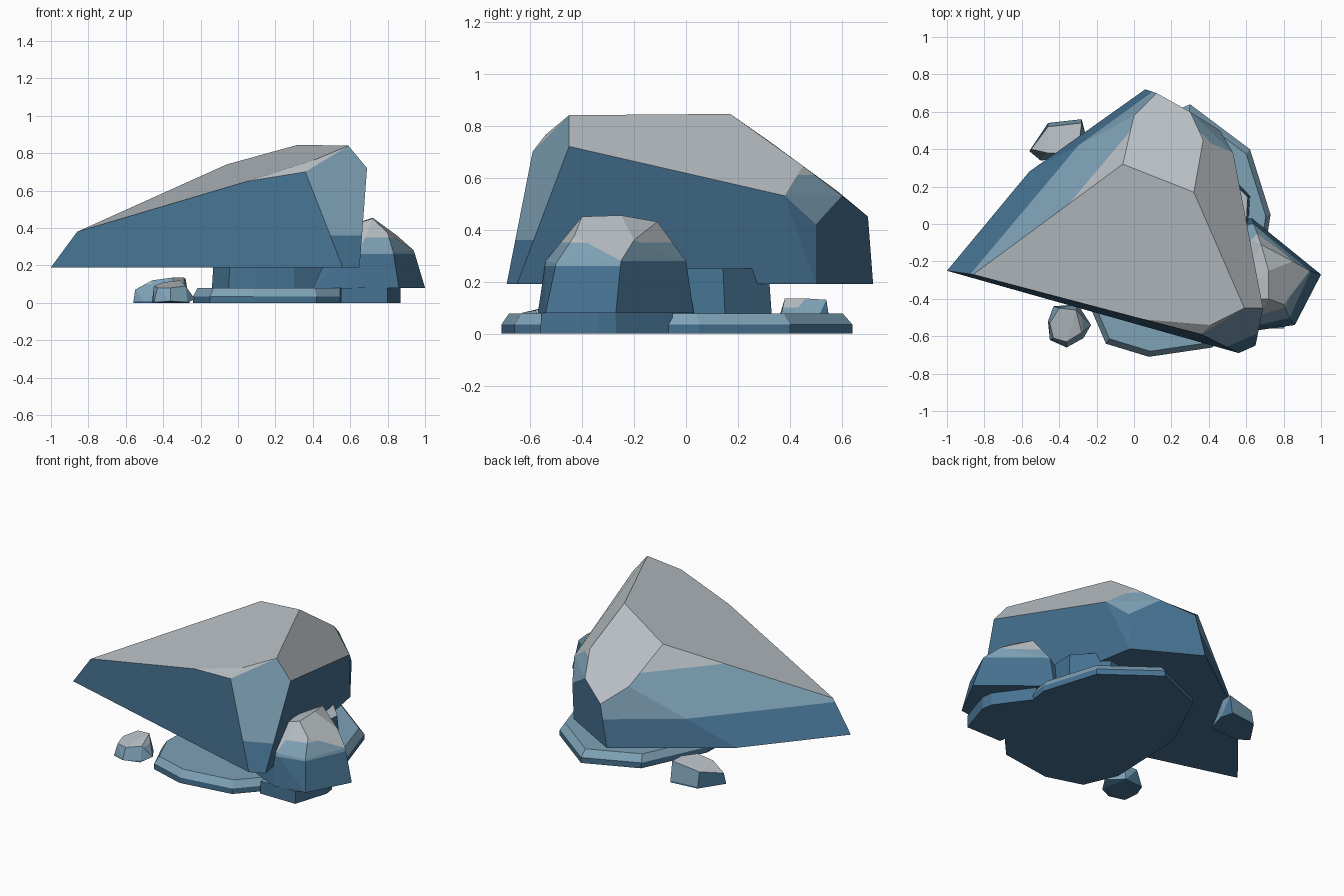
import bpy, bmesh, math
from mathutils import Vector

old = bpy.data.objects.get("Cube")
if old:
    bpy.data.objects.remove(old, do_unlink=True)


def material(name, rgb):
    m = bpy.data.materials.new(name)
    m.use_nodes = True
    col = (*rgb, 1)
    m.diffuse_color = col
    bsdf = m.node_tree.nodes["Principled BSDF"]
    bsdf.inputs["Base Color"].default_value = col
    bsdf.inputs["Roughness"].default_value = 0.9
    return m


MATERIALS = [material("deep_blue", (0.06, 0.165, 0.28)),
             material("steel_blue", (0.21, 0.36, 0.47)),
             material("pale_grey", (0.48, 0.52, 0.55))]


def rock(name, points, low, high):
    """Faceted convex stone: walls blue, slopes banded by height, tops grey."""
    bm = bmesh.new()
    for p in points:
        bm.verts.new(p)
    hull = bmesh.ops.convex_hull(bm, input=bm.verts[:])
    junk = set(hull["geom_interior"] + hull["geom_unused"])
    bmesh.ops.delete(bm, geom=[g for g in junk if isinstance(g, bmesh.types.BMVert)],
                     context='VERTS')
    bmesh.ops.dissolve_limit(bm, angle_limit=math.radians(7),
                             verts=bm.verts[:], edges=bm.edges[:])
    bm.normal_update()
    # Cut only the sloped facets where their colour changes
    for level in (low, high):
        sloped = [f for f in bm.faces if 0.12 < f.normal.z < 0.6]
        geom = set(sloped)
        for f in sloped:
            geom.update(f.edges, f.verts)
        bmesh.ops.bisect_plane(bm, geom=list(geom), plane_co=(0, 0, level),
                               plane_no=(0, 0, 1))
    bm.normal_update()
    for f in bm.faces:
        slope, z = f.normal.z, f.calc_center_median().z
        if slope > 0.6 or (slope > 0.35 and z > high):
            f.material_index = 2
        elif slope > 0.12 and z > low:
            f.material_index = 1
    mesh = bpy.data.meshes.new(name)
    bm.to_mesh(mesh)
    bm.free()
    for m in MATERIALS:
        mesh.materials.append(m)
    ob = bpy.data.objects.new(name, mesh)
    bpy.context.collection.objects.link(ob)
    return ob


def rings(outline, levels):
    """Repeat an outline at several (height, scale) levels around its middle."""
    mid = sum((Vector(p) for p in outline), Vector((0, 0))) / len(outline)
    return [(*(mid + (Vector(p) - mid) * s), z) for z, s in levels for p in outline]


# Large overhanging boulder
footprint = [(-1, -.25), (.56, -.69), (.65, -.65), (.45, .5), (.06, .72), (-.56, .28)]
boulder = rings(footprint, [(.19, 1)]) + [
    (-.86, -.27, .38), (.05, -.51, .65), (.36, -.59, .70), (.41, -.54, .765),
    (.59, -.45, .84), (.69, -.45, .72), (.32, .17, .845), (-.06, .32, .74),
    (.37, .45, .645), (.53, .38, .53), (.46, .5, .42), (.30, .60, .53),
    (.12, .70, .45), (0, .58, .55)]
rock("main_boulder", boulder, .36, .61)

# Rounded side boulder
side = [(1, -.27, .08), (.86, -.54, .08), (.65, -.57, .08), (.4, -.45, .08),
        (.45, 0, .08), (.63, .03, .08), (.94, -.25, .28), (.83, -.5, .27),
        (.65, -.54, .28), (.64, 0, .28), (.8, -.43, .375), (.85, -.2, .36),
        (.72, -.4, .45), (.72, -.25, .455), (.68, -.11, .43), (.55, -.4, .4)]
rock("side_boulder", side, .26, .35)

# Inner stone carrying the main boulder
core = [(-.14, -.2), (-.05, -.36), (.1, -.4), (.3, -.38), (.6, -.2),
        (.62, .15), (.45, .33), (0, .25)]
rock("support_stone", rings(core, [(.07, 1), (.25, .97)]), .3, .4)

# Flat ground slabs
slab = [(-.24, -.43), (-.15, -.64), (.08, -.71), (.42, -.66), (.66, -.4),
        (.73, .05), (.62, .4), (.3, .64), (-.03, .5), (-.22, .1)]
base = rock("base_slab", rings(slab, [(0, 1), (.035, 1), (.078, .95)]), .03, .2)
ledge = [(.55, -.56), (.8, -.56), (.87, -.34), (.86, -.27), (.7, -.05), (.5, -.1)]
foot = rock("side_slab", rings(ledge, [(0, 1), (.08, .99)]), .03, .2)
for ob in (base, foot):
    for f in ob.data.polygons:
        if f.normal.z > .6:
            f.material_index = 1

# Loose pebbles
front = [(-.46, -.52, 0), (-.45, -.62, 0), (-.36, -.66, .01), (-.27, -.61, 0),
         (-.23, -.54, .02), (-.3, -.43, 0), (-.43, -.44, 0), (-.45, -.53, .09),
         (-.43, -.61, .08), (-.36, -.63, .08), (-.28, -.58, .09), (-.31, -.46, .12),
         (-.4, -.45, .11)]
rock("front_pebble", front, .01, .08)
rear = [(-.56, .39, 0), (-.5, .34, 0), (-.3, .35, 0), (-.26, .48, 0), (-.28, .56, 0),
        (-.46, .54, 0), (-.55, .40, .07), (-.46, .52, .1), (-.28, .54, .13),
        (-.29, .46, .135), (-.35, .38, .135), (-.46, .38, .12)]
rock("rear_pebble", rear, .01, .1)
